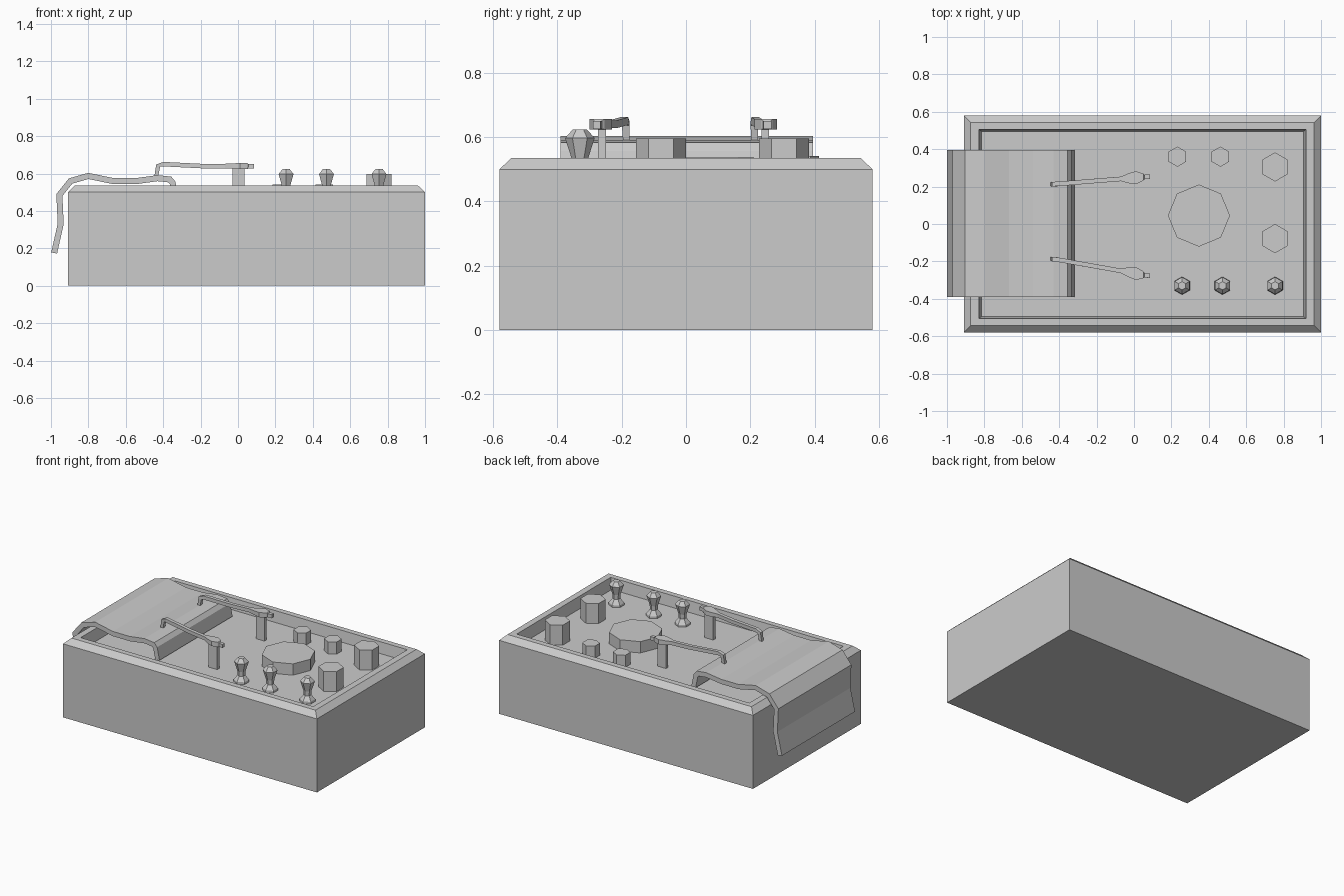
import bpy, bmesh, math
from mathutils import Vector

cube = bpy.data.objects.get("Cube")
if cube:
    bpy.data.objects.remove(cube)

GREY = (0.6, 0.6, 0.6, 1.0)
mat = bpy.data.materials.new("plain_grey")
mat.use_nodes = True
mat.diffuse_color = GREY
mat.node_tree.nodes["Principled BSDF"].inputs["Base Color"].default_value = GREY

FLOOR = 0.46  # height of the recessed panel


def finish(name, bm):
    bmesh.ops.recalc_face_normals(bm, faces=bm.faces)
    mesh = bpy.data.meshes.new(name)
    bm.to_mesh(mesh)
    bm.free()
    mesh.materials.append(mat)
    obj = bpy.data.objects.new(name, mesh)
    bpy.context.collection.objects.link(obj)
    return obj


def loft(name, rings):
    """Skin a list of equal-length point rings and cap both ends."""
    bm = bmesh.new()
    loops = [[bm.verts.new(p) for p in ring] for ring in rings]
    n = len(loops[0])
    for a, b in zip(loops, loops[1:]):
        for i in range(n):
            j = (i + 1) % n
            bm.faces.new((a[i], a[j], b[j], b[i]))
    bm.faces.new(loops[0])
    bm.faces.new(loops[-1])
    return finish(name, bm)


def turned(name, x, y, sides, profile):
    """Faceted turned part with a corner pointing along y."""
    rings = []
    for r, z in profile:
        angles = [math.pi / 2 + math.tau * i / sides for i in range(sides)]
        rings.append([(x + r * math.cos(a), y + r * math.sin(a), z) for a in angles])
    return loft(name, rings)


def rectangle(x0, x1, y, z):
    return [(x0, -y, z), (x1, -y, z), (x1, y, z), (x0, y, z)]


# Chamfered case with a recessed panel
loft("case", [
    rectangle(-0.91, 1.0, 0.58, 0.0),
    rectangle(-0.91, 1.0, 0.58, 0.5),
    rectangle(-0.873, 0.963, 0.543, 0.535),
    rectangle(-0.83, 0.92, 0.505, 0.535),
    rectangle(-0.815, 0.905, 0.495, FLOOR),
])

# Dial and buttons
turned("dial", 0.347, 0.045, 8, [(0.166, FLOOR), (0.166, 0.537)])
for y in (0.305, -0.078):
    turned("large_button", 0.754, y, 6, [(0.078, FLOOR), (0.078, 0.596)])
for x in (0.232, 0.462):
    turned("small_button", x, 0.36, 6, [(0.054, FLOOR), (0.054, 0.542)])

# Toggle knobs with flared feet
for x in (0.257, 0.473, 0.754):
    turned("toggle_knob", x, -0.33, 6, [
        (0.048, FLOOR), (0.048, 0.475), (0.024, 0.505),
        (0.026, 0.535), (0.046, 0.597), (0.022, 0.624)])

# Stylus arms: x, z, half width, half height along each arm
STATIONS = [
    (0.085, 0.638, 0.012, 0.012), (0.055, 0.638, 0.012, 0.012),
    (0.05, 0.64, 0.018, 0.016), (0.01, 0.64, 0.035, 0.016),
    (-0.03, 0.64, 0.026, 0.014), (-0.07, 0.64, 0.012, 0.012),
    (-0.2, 0.64, 0.012, 0.012), (-0.4, 0.65, 0.012, 0.012),
    (-0.427, 0.642, 0.012, 0.012), (-0.437, 0.585, 0.01, 0.01),
]


def stylus_arm(name, y_tip, y_head):
    rings = []
    for i, (x, z, w, h) in enumerate(STATIONS):
        a = STATIONS[max(i - 1, 0)]
        b = STATIONS[min(i + 1, len(STATIONS) - 1)]
        tangent = Vector((b[0] - a[0], 0, b[1] - a[1])).normalized()
        side = Vector((0, 1, 0))
        up = tangent.cross(side)
        y = y_tip + (y_head - y_tip) * (x + 0.44) / 0.52
        c = Vector((x, y, z))
        rings.append([c + side * w * s + up * h * t
                      for s, t in ((-1, -1), (1, -1), (1, 1), (-1, 1))])
    loft(name, rings)
    # Flat post under the pivot
    post_y = y_tip + (y_head - y_tip) * 0.83
    rings = [[(px, post_y + py, z) for px, py in
              ((-0.03, -0.012), (0.035, -0.012), (0.035, 0.012), (-0.03, 0.012))]
             for z in (FLOOR, 0.65)]
    loft(name + "_post", rings)


stylus_arm("back_stylus_arm", 0.212, 0.253)
stylus_arm("front_stylus_arm", -0.185, -0.277)

# Paper sheet draped over the end of the case
SHEET = [(-0.333, 0.47), (-0.35, 0.55), (-0.365, 0.568), (-0.43, 0.575),
         (-0.54, 0.56), (-0.67, 0.56), (-0.8, 0.587), (-0.895, 0.56),
         (-0.955, 0.485), (-0.948, 0.33), (-0.983, 0.175)]
bm = bmesh.new()
rows = [[bm.verts.new((x, y, z)) for y in (-0.39, 0.395)] for x, z in SHEET]
for a, b in zip(rows, rows[1:]):
    bm.faces.new((a[0], a[1], b[1], b[0]))
sheet = finish("paper_sheet", bm)
solid = sheet.modifiers.new("thickness", 'SOLIDIFY')
solid.thickness = 0.032
solid.offset = 0
solid.use_even_offset = True
